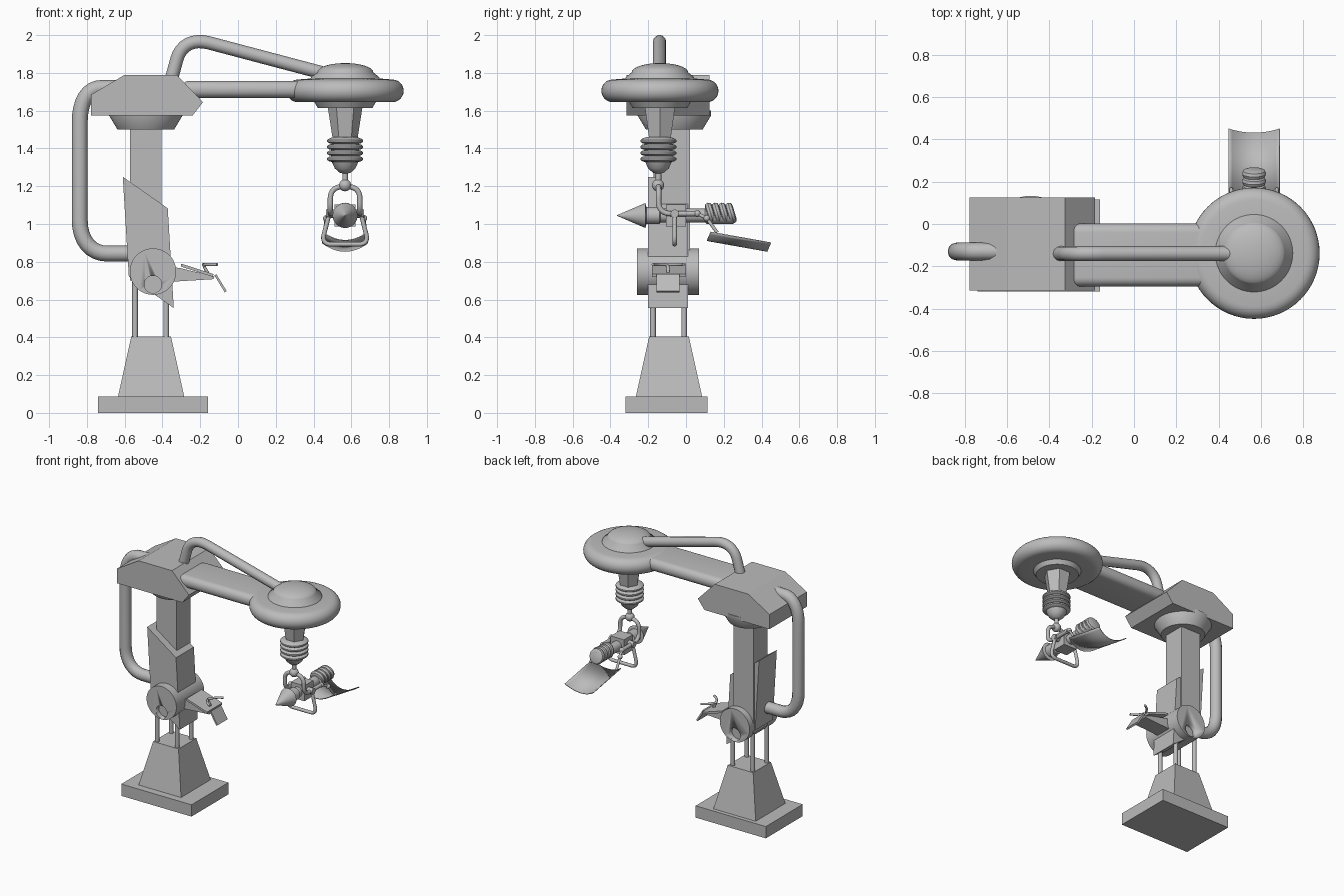
import bpy, bmesh, math
from mathutils import Vector, Matrix

old = bpy.data.objects.get("Cube")
if old:
    bpy.data.objects.remove(old, do_unlink=True)

grey = bpy.data.materials.new("plain grey")
grey.use_nodes = True
grey.diffuse_color = (0.5, 0.5, 0.5, 1)
grey.node_tree.nodes["Principled BSDF"].inputs["Base Color"].default_value = (0.5, 0.5, 0.5, 1)


def finish(name, bm, smooth=False):
    bmesh.ops.recalc_face_normals(bm, faces=bm.faces)
    me = bpy.data.meshes.new(name)
    bm.to_mesh(me)
    bm.free()
    ob = bpy.data.objects.new(name, me)
    bpy.context.collection.objects.link(ob)
    me.materials.append(grey)
    if smooth:
        activate(ob)
        bpy.ops.object.shade_smooth_by_angle(angle=math.radians(35))
    return ob


def activate(ob):
    bpy.ops.object.select_all(action='DESELECT')
    ob.select_set(True)
    bpy.context.view_layer.objects.active = ob


def box(name, lo, hi, top_inset=0):
    """Box between two corners, optionally tapered towards the top."""
    bm = bmesh.new()
    bmesh.ops.create_cube(bm, size=1)
    lo, hi = Vector(lo), Vector(hi)
    for v in bm.verts:
        up = v.co.z > 0
        k = [1 - 2 * top_inset / (hi[i] - lo[i]) if up and i < 2 else 1 for i in range(3)]
        v.co = Vector([(lo[i] + hi[i]) / 2 + v.co[i] * k[i] * (hi[i] - lo[i]) for i in range(3)])
    return finish(name, bm)


def prism(name, outline, y0, y1):
    """Side outline in x and z, pushed along y."""
    bm = bmesh.new()
    f = bm.faces.new([bm.verts.new((x, y0, z)) for x, z in outline])
    ext = bmesh.ops.extrude_face_region(bm, geom=[f])["geom"]
    verts = [e for e in ext if isinstance(e, bmesh.types.BMVert)]
    bmesh.ops.translate(bm, verts=verts, vec=(0, y1 - y0, 0))
    return finish(name, bm)


def lathe(name, profile, at, axis=(0, 0, 1), sides=48, smooth=True):
    """Closed turned shape; profile is (radius, distance along axis)."""
    bm = bmesh.new()
    rings = []
    for r, h in profile:
        rings.append([bm.verts.new((r * math.cos(2 * math.pi * i / sides),
                                    r * math.sin(2 * math.pi * i / sides), h)) for i in range(sides)])
    for a, b in zip(rings, rings[1:]):
        for i in range(sides):
            j = (i + 1) % sides
            bm.faces.new((a[i], a[j], b[j], b[i]))
    bm.faces.new(rings[0])
    bm.faces.new(rings[-1])
    rot = Vector((0, 0, 1)).rotation_difference(Vector(axis)).to_matrix().to_4x4()
    bm.transform(Matrix.Translation(at) @ rot)
    return finish(name, bm, smooth)


def ball(name, at, r, scale=(1, 1, 1)):
    bm = bmesh.new()
    bmesh.ops.create_uvsphere(bm, u_segments=20, v_segments=12, radius=r)
    bm.transform(Matrix.Translation(at) @ Matrix.Diagonal((*scale, 1)))
    return finish(name, bm, True)


def tube(name, path, r, bend=0.0, closed=False):
    """Round pipe along a path whose corners are rounded by bend."""
    pts = [Vector(p) for p in path]
    n = len(pts)
    out = []
    for i, p in enumerate(pts):
        if not closed and i in (0, n - 1) or bend == 0:
            out.append(p)
            continue
        a, b = pts[i - 1] - p, pts[(i + 1) % n] - p
        s = p + a.normalized() * min(bend, a.length * 0.48)
        e = p + b.normalized() * min(bend, b.length * 0.48)
        for k in range(9):
            t = k / 8
            w = 0.85 * 2 * t * (1 - t)
            q = (1 - t) ** 2 + w + t ** 2
            out.append((s * (1 - t) ** 2 + p * w + e * t ** 2) / q)
    cu = bpy.data.curves.new(name, 'CURVE')
    cu.dimensions = '3D'
    cu.bevel_depth, cu.bevel_resolution, cu.use_fill_caps = r, 4, True
    sp = cu.splines.new('POLY')
    sp.points.add(len(out) - 1)
    for q, p in zip(sp.points, out):
        q.co = (*p, 1)
    sp.use_cyclic_u = closed
    ob = bpy.data.objects.new(name, cu)
    bpy.context.collection.objects.link(ob)
    cu.materials.append(grey)
    activate(ob)
    bpy.ops.object.convert(target='MESH')
    bpy.ops.object.shade_smooth_by_angle(angle=math.radians(40))
    return ob


# Base and legs
box("base_slab", (-0.74, -0.32, 0), (-0.16, 0.115, 0.088))
box("base_pedestal", (-0.635, -0.265, 0.088), (-0.285, 0.085, 0.405), 0.07)
for x in (-0.545, -0.38):
    for y in (-0.175, -0.01):
        tube("leg_rod", [(x, y, 0.39), (x, y, 0.75)], 0.015)

# Column, sleeve and head
box("column", (-0.572, -0.145, 0.7), (-0.405, 0.02, 1.53))
prism("sleeve", [(-0.61, 1.25), (-0.372, 1.083), (-0.34, 0.555), (-0.578, 0.722)], -0.2, 0.01)
lathe("head_collar", [(0.15, 1.5), (0.195, 1.575), (0.195, 1.6)], (-0.488, -0.062, 0))
prism("head", [(-0.777, 1.575), (-0.24, 1.575), (-0.185, 1.645), (-0.325, 1.79),
               (-0.6, 1.79), (-0.777, 1.685)], -0.315, 0.125)

# Hub with a round socket in each face
hub = lathe("hub", [(0.123, -0.26), (0.123, 0.068)], (-0.45, 0, 0.748), (0, 1, 0))
for y in (-0.26, 0.068):
    cutter = lathe("hub_cutter", [(0.046, -0.035), (0.046, 0.035)], (-0.45, y, 0.68), (0, 1, 0), 32)
    cutter.hide_render = True
    mod = hub.modifiers.new("socket", 'BOOLEAN')
    mod.operation, mod.object = 'DIFFERENCE', cutter
    activate(hub)
    bpy.ops.object.modifier_apply(modifier=mod.name)
    bpy.data.objects.remove(cutter, do_unlink=True)

# Shelf, flap and handle beside the hub
prism("shelf", [(-0.36, 0.77), (-0.31, 0.768), (-0.125, 0.722), (-0.13, 0.708),
                (-0.34, 0.695)], -0.155, -0.035)
prism("shelf_plate", [(-0.3, 0.79), (-0.13, 0.735), (-0.133, 0.72), (-0.303, 0.775)], -0.18, 0.0)
prism("shelf_flap", [(-0.115, 0.735), (-0.06, 0.645), (-0.07, 0.638), (-0.125, 0.728)], -0.155, -0.035)
tube("shelf_handle", [(-0.16, -0.095, 0.74), (-0.185, -0.095, 0.785), (-0.15, -0.15, 0.785),
                      (-0.11, -0.175, 0.785)], 0.008, 0.02)
tube("shelf_handle_bar", [(-0.185, -0.095, 0.785), (-0.15, -0.04, 0.785), (-0.11, -0.015, 0.785)], 0.008, 0.02)

# Pipes
tube("side_pipe", [(-0.6, -0.13, 1.72), (-0.838, -0.13, 1.72), (-0.838, -0.13, 0.843),
                   (-0.53, -0.13, 0.843)], 0.042, 0.18)
tube("top_pipe", [(-0.36, -0.14, 1.74), (-0.29, -0.14, 1.995), (0.44, -0.14, 1.802)], 0.035, 0.14)
ball("top_pipe_end", (0.44, -0.14, 1.802), 0.035)

# Arm with rounded long edges
arm = box("arm", (-0.3, -0.295, 1.668), (0.4, 0.002, 1.758))
bev = arm.modifiers.new("round", 'BEVEL')
bev.width, bev.segments = 0.042, 6
activate(arm)
bpy.ops.object.modifier_apply(modifier="round")
bpy.ops.object.shade_smooth_by_angle(angle=math.radians(35))

# Lamp: ring, dome, socket, screw thread
LX, LY = 0.567, -0.138
lamp = (LX, LY, 0)
rim = [(0.25 + 0.06 * math.cos(a), 1.705 + 0.06 * math.sin(a))
       for a in [math.radians(-90 + 15 * k) for k in range(13)]]
lathe("lamp_ring", [(0.145, 1.615), (0.163, 1.645)] + rim + [(0.187, 1.77)], lamp, sides=64)
lathe("lamp_dome", [(0.187, 1.76), (0.18, 1.778), (0.15, 1.802)] +
      [(0.15 * math.cos(a), 1.802 + 0.05 * math.sin(a))
       for a in [math.radians(12 * k) for k in range(1, 8)]], lamp, sides=64)
lathe("lamp_socket", [(0.064, 1.44), (0.092, 1.62)], lamp, sides=6, smooth=False)
thread = [(0.065, 1.46)]
for k in range(4):
    z = 1.44 - 0.032 * k
    thread += [(0.085, z + 0.012), (0.095, z + 0.005), (0.095, z - 0.005), (0.085, z - 0.012), (0.07, z - 0.016)]
thread += [(0.066, 1.32), (0.055, 1.295), (0.03, 1.272), (0.015, 1.268), (0.015, 1.2)]
lathe("lamp_thread", thread, (LX, LY - 0.008, 0))
ball("hanger_ball", (LX, LY - 0.01, 1.205), 0.032)

# Yoke, stirrup loop and hinge on both sides of the torch
tube("yoke", [(LX - 0.078, 0.06, 1.055), (LX - 0.078, -0.145, 1.055), (LX - 0.078, -0.145, 1.197),
              (LX + 0.078, -0.145, 1.197), (LX + 0.078, -0.145, 1.055), (LX + 0.078, 0.06, 1.055)],
     0.014, 0.06)
tube("stirrup", [(LX - 0.08, -0.06, 1.07), (LX - 0.125, -0.06, 0.893), (LX + 0.125, -0.06, 0.893),
                 (LX + 0.08, -0.06, 1.07)], 0.012, 0.05)
tube("cross_pin", [(LX - 0.1, -0.06, 1.055), (LX + 0.1, -0.06, 1.055)], 0.022)
for s in (-1, 1):
    ball("yoke_end", (LX + s * 0.078, 0.06, 1.055), 0.018)
    ball("hinge_ball", (LX + s * 0.1, 0.11, 1.03), 0.017)
    tube("yoke_link", [(LX + s * 0.078, 0.06, 1.055), (LX + s * 0.1, 0.11, 1.03),
                       (LX + s * 0.108, 0.165, 0.955)], 0.009)

# Torch: cone nose, body, block, ribbed grip
torch = (LX, 0, 1.045)
lathe("torch_nose", [(0.002, -0.365), (0.066, -0.215), (0.045, -0.21)], torch, (0, 1, 0))
lathe("torch_body", [(0.045, -0.22), (0.045, -0.14), (0.036, -0.135), (0.036, 0.1),
                     (0.045, 0.11), (0.045, 0.25)], torch, (0, 1, 0))
box("torch_block", (LX - 0.055, -0.105, 0.988), (LX + 0.055, 0.0, 1.103))
for k in range(4):
    bead = [(0.038, -0.02), (0.052, -0.014), (0.057, 0), (0.052, 0.014), (0.038, 0.02)]
    lathe("grip_rib", bead, (LX, 0.13 + 0.036 * k, 1.058), (0, 1, 0.3), 32)

# Curved scoop hanging off the hinge
bm = bmesh.new()
rows = []
for y, z in ((0.13, 0.957), (0.45, 0.9)):
    row = []
    for k in range(17):
        t = k / 8 - 1
        sag = 0.055 * (1 - t * t)
        row.append(bm.verts.new((LX + 0.12 * t, y - sag * 0.35, z - sag * 0.8)))
    rows.append(row)
for k in range(16):
    bm.faces.new((rows[0][k], rows[0][k + 1], rows[1][k + 1], rows[1][k]))
scoop = finish("scoop", bm, True)
sol = scoop.modifiers.new("thickness", 'SOLIDIFY')
sol.thickness, sol.offset = 0.006, 0
